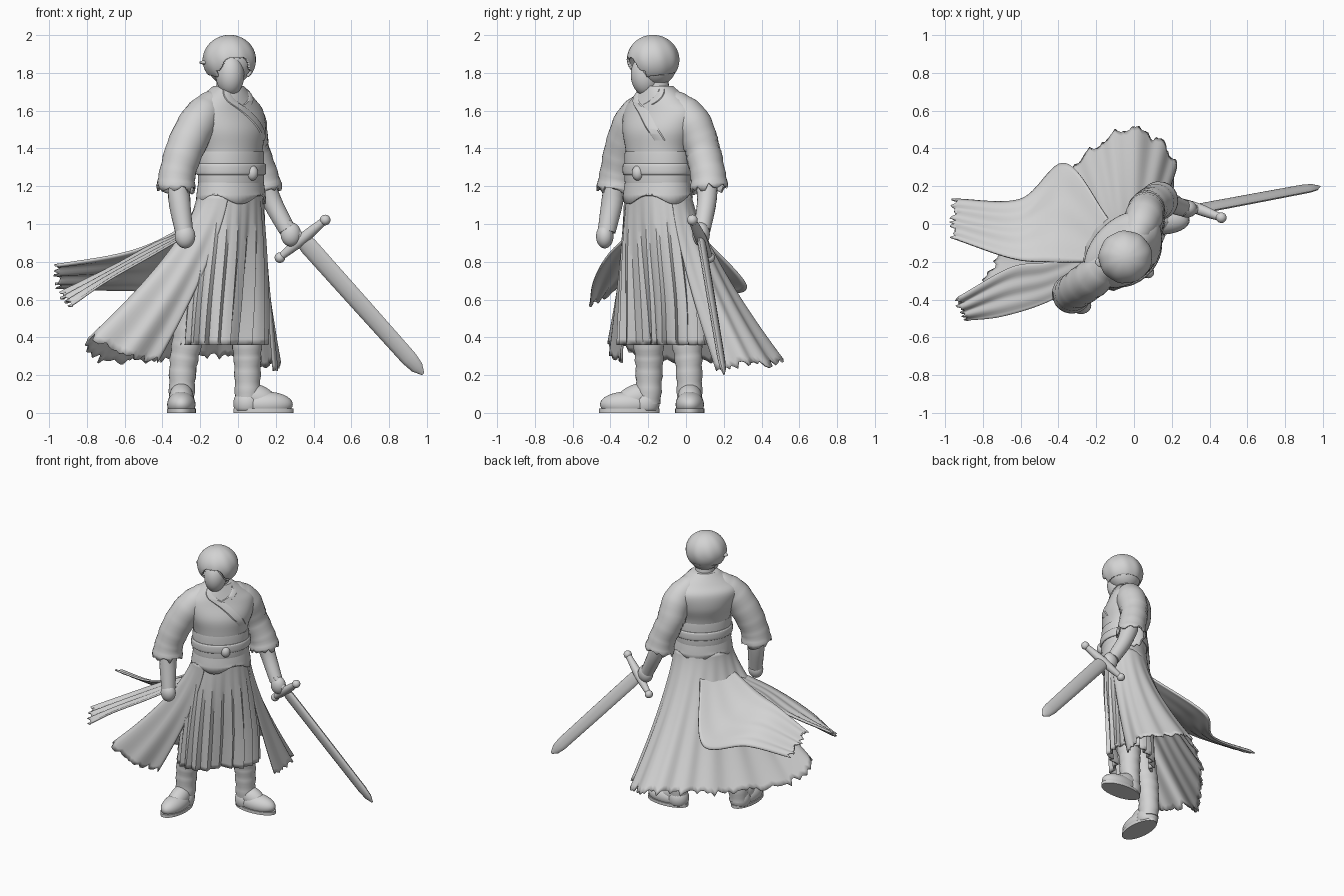
import bpy, bmesh, math, random
from mathutils import Vector as V, Matrix

cube = bpy.data.objects.get("Cube")
if cube:
    bpy.data.objects.remove(cube, do_unlink=True)
random.seed(4)

clay = bpy.data.materials.new("clay grey")
clay.use_nodes = True
clay.diffuse_color = (0.65, 0.65, 0.65, 1)
clay.node_tree.nodes["Principled BSDF"].inputs["Base Color"].default_value = (0.65, 0.65, 0.65, 1)

# Body axes: the figure stands turned towards +x -y
LEFT = V((1, 1, 0)).normalized()
FRONT = V((1, -1, 0)).normalized()
parts = []


def finish(name, bm, thick=0):
    bmesh.ops.recalc_face_normals(bm, faces=bm.faces)
    mesh = bpy.data.meshes.new(name)
    bm.to_mesh(mesh)
    bm.free()
    mesh.materials.append(clay)
    ob = bpy.data.objects.new(name, mesh)
    bpy.context.collection.objects.link(ob)
    if thick:
        mod = ob.modifiers.new("thickness", "SOLIDIFY")
        mod.thickness, mod.offset = thick, 0
    parts.append(ob)
    return ob


def loft(name, rings, closed=True, caps=True, thick=0):
    bm = bmesh.new()
    rows = [[bm.verts.new(p) for p in ring] for ring in rings]
    n = len(rows[0])
    for a, b in zip(rows, rows[1:]):
        for i in range(n if closed else n - 1):
            j = (i + 1) % n
            bm.faces.new((a[i], a[j], b[j], b[i]))
    if closed and caps:
        bm.faces.new(rows[0])
        bm.faces.new(rows[-1])
    return finish(name, bm, thick)


def spline(points, n):
    """Evenly sampled smooth path through tuples of any length."""
    pts = [V(p) for p in points]
    pts = [2 * pts[0] - pts[1]] + pts + [2 * pts[-1] - pts[-2]]
    out = []
    for k in range(n):
        t = k / (n - 1) * (len(points) - 1)
        i = min(int(t), len(points) - 2)
        t -= i
        a, b, c, d = pts[i:i + 4]
        out.append(b + 0.5 * t * (c - a + t * (2 * a - 5 * b + 4 * c - d + t * (3 * (b - c) + d - a))))
    return out


def tube(name, points, n=12, sides=20, wrinkle=0.0, caps=True, thick=0):
    """Round limb through (x, y, z, radius) points."""
    path = spline(points, n)
    rings = []
    for k, p in enumerate(path):
        d = (path[min(k + 1, n - 1)] - path[max(k - 1, 0)]).to_3d().normalized()
        q = V((0, 0, 1)).rotation_difference(d)
        r = p[3] + wrinkle * math.sin(k * 2.1)
        rings.append([p.to_3d() + q @ V((r * math.cos(a), r * math.sin(a), 0))
                      for a in (i * math.tau / sides for i in range(sides))])
    return loft(name, rings, True, caps, thick)


def ball(name, centre, size, turn=0.0, tilt=0.0, floor=-1):
    bm = bmesh.new()
    bmesh.ops.create_uvsphere(bm, u_segments=32, v_segments=20, radius=1)
    bm.transform(Matrix.Translation(centre) @ Matrix.Rotation(turn, 4, "Z")
                 @ Matrix.Rotation(tilt, 4, "Y") @ Matrix.Diagonal((*size, 1)))
    for v in bm.verts:
        v.co.z = max(v.co.z, floor)
    return finish(name, bm)


def oval(sec, angle, grow=0.0):
    """Point on a body section (x, y, z, half width, half depth)."""
    x, y, z, a, b = sec
    return V((x, y, z)) + LEFT * (a + grow) * math.sin(angle) + FRONT * (b + grow) * math.cos(angle)


def ovals(name, secs, n=12, sides=48, pleat=0.0, pinch=0.0, caps=True, thick=0):
    rings = []
    for k, s in enumerate(spline(secs, n)):
        ring = []
        for i in range(sides):
            a = i * math.tau / sides
            p = oval(s, a, pleat * k / n * (i % 4 - 1.5))
            fold = math.exp(-(math.sin(a) / 0.3) ** 2) * max(math.cos(a), 0)
            ring.append(p - FRONT * pinch * fold * k / n)
        rings.append(ring)
    return loft(name, rings, True, caps, thick)


# Torso, sash and jacket skirt
TORSO = [(-0.04, -0.15, 1.15, 0.185, 0.14), (-0.035, -0.15, 1.3, 0.18, 0.14),
         (-0.04, -0.15, 1.4, 0.19, 0.15), (-0.05, -0.14, 1.5, 0.225, 0.165),
         (-0.065, -0.13, 1.6, 0.24, 0.145), (-0.06, -0.14, 1.66, 0.18, 0.115),
         (-0.05, -0.15, 1.73, 0.085, 0.08)]
ovals("jacket_body", TORSO, 28)
WAIST = (-0.037, -0.15)
for name, low, high, grow in (("sash", 1.22, 1.38, 0.008), ("sash_cord", 1.26, 1.32, 0.018)):
    ovals(name, [(*WAIST, low, 0.18 + grow, 0.14 + grow), (*WAIST, low + 0.01, 0.186 + grow, 0.146 + grow),
                 (*WAIST, high - 0.01, 0.186 + grow, 0.146 + grow), (*WAIST, high, 0.18 + grow, 0.14 + grow)], 10)
ball("sash_knot", (0.075, -0.255, 1.27), (0.032, 0.032, 0.04))
hem = ovals("jacket_hem", [(*WAIST, 1.24, 0.183, 0.143), (*WAIST, 1.19, 0.192, 0.15), (*WAIST, 1.13, 0.2, 0.158)],
            6, caps=False, thick=0.012)
for i, v in enumerate(hem.data.vertices[-48:]):
    v.co.z += 0.025 * math.sin(i * math.tau / 12)

# Crossed lapels laid on the chest
chest = spline(TORSO, 58)
for name, a0, a1, stop in (("right_lapel", -0.8, 0.75, 22), ("left_lapel", 0.9, 0.1, 42)):
    strip = []
    for k in range(55, stop, -1):
        t = (55 - k) / (55 - stop)
        a = a0 + (a1 - a0) * t
        strip.append([oval(chest[k], a + w, g) for w, g in ((-0.16, 0), (-0.12, 0.005), (0.12, 0.005), (0.16, 0))])
    loft(name, strip, False)

# Neck, face and cropped hair with a parted fringe
tube("neck", [(-0.05, -0.15, 1.66, 0.075), (-0.05, -0.155, 1.73, 0.065), (-0.05, -0.165, 1.82, 0.065)], 6)
ball("face", (-0.042, -0.21, 1.79), (0.075, 0.083, 0.112), 0.25)
bm = bmesh.new()
bmesh.ops.create_uvsphere(bm, u_segments=112, v_segments=90, radius=1)
gone = []
for v in bm.verts:
    around = math.atan2(v.co.x, -v.co.y) - 0.3
    around = (around + math.pi) % math.tau - math.pi
    if abs(around) < 0.9:
        edge = 0.2 - 0.75 * abs(around) - 0.1 * math.cos(around * 9)
    else:
        edge = -0.62 - 0.12 * math.cos(around)
    if v.co.z < edge:
        gone.append(v)
    v.co *= 1 + 0.012 * math.sin(around * 9 + 2 * v.co.z) * (1 - abs(v.co.z))
bmesh.ops.delete(bm, geom=gone, context="VERTS")
bm.transform(Matrix.Translation((-0.045, -0.175, 1.868)) @ Matrix.Diagonal((0.134, 0.132, 0.126, 1)))
finish("hair", bm, 0.014)
ball("back_of_head", (-0.045, -0.155, 1.85), (0.118, 0.108, 0.118))
ball("right_hair_tuft", (-0.165, -0.2, 1.855), (0.04, 0.03, 0.012))

# Arms: wide sleeves, forearms and hands
ARMS = {
    "right": ([(-0.09, -0.17, 1.665, 0.05), (-0.15, -0.22, 1.62, 0.075), (-0.21, -0.28, 1.54, 0.095),
               (-0.28, -0.33, 1.4, 0.095), (-0.32, -0.36, 1.27, 0.09), (-0.33, -0.37, 1.18, 0.1)],
              [(-0.31, -0.37, 1.25, 0.06), (-0.31, -0.39, 1.12, 0.058), (-0.285, -0.42, 0.96, 0.048)],
              (-0.28, -0.43, 0.935)),
    "left": ([(-0.02, -0.1, 1.665, 0.05), (0.015, -0.045, 1.62, 0.075), (0.05, 0.03, 1.54, 0.093),
              (0.07, 0.085, 1.4, 0.09), (0.115, 0.115, 1.27, 0.087), (0.135, 0.125, 1.18, 0.097)],
             [(0.13, 0.11, 1.25, 0.06), (0.18, 0.11, 1.12, 0.052), (0.26, 0.085, 0.97, 0.045)],
             (0.28, 0.08, 0.945)),
}
for side, (sleeve, forearm, hand) in ARMS.items():
    ob = tube(side + "_sleeve", sleeve, 24, 28, 0.002, False, 0.012)
    for v in ob.data.vertices[-28:]:
        v.co.z += random.uniform(-0.02, 0.03)
    tube(side + "_forearm", forearm, 10)
    ball(side + "_hand", hand, (0.054, 0.046, 0.064))

# Sword held low in the left hand
guard, tip = V((0.34, 0.08, 0.92)), V((0.98, 0.2, 0.205))
along = (tip - guard).normalized()
across = V((0.28, -0.08, 0.14))
across = (across - along * across.dot(along)).normalized()
flat = along.cross(across)
rings = []
for t, w in ((0, 0.04), (0.05, 0.05), (0.5, 0.048), (0.88, 0.045), (0.95, 0.036), (1, 0.008)):
    rings.append([guard.lerp(tip, t) + across * w * math.cos(a) + flat * w * 0.42 * math.sin(a)
                  for a in (i * math.tau / 12 for i in range(12))])
loft("blade", rings)
ends = [guard - across * 0.16, guard + across * 0.165]
tube("cross_guard", [(*ends[0], 0.018), (*guard, 0.03), (*ends[1], 0.02)], 9, 14)
for name, p in zip(("lower_guard_knob", "upper_guard_knob"), ends):
    ball(name, p, (0.028, 0.028, 0.028))
tube("grip", [(*(guard - along * 0.12), 0.02), (*guard, 0.024)], 4, 14)

# Pleated trousers skirt, folded in at the front between the legs
ovals("pleated_skirt", [(*WAIST, 1.2, 0.175, 0.135), (-0.05, -0.14, 0.9, 0.22, 0.155),
                        (-0.06, -0.13, 0.6, 0.255, 0.155), (-0.07, -0.13, 0.36, 0.265, 0.15)],
      24, 80, 0.012, 0.06, False, 0.012)

# Legs and boots
LEGS = {
    "right": ([(-0.2, -0.21, 0.7, 0.1), (-0.26, -0.2, 0.42, 0.083), (-0.29, -0.195, 0.25, 0.073),
               (-0.3, -0.2, 0.05, 0.066)], (-0.3, -0.3), -math.pi / 2),
    "left": ([(0.02, -0.03, 0.7, 0.1), (0.045, 0.0, 0.42, 0.083), (0.05, 0.015, 0.25, 0.071),
              (0.05, 0.02, 0.05, 0.066)], (0.135, 0.02), 0.0),
}
for side, (leg, foot, turn) in LEGS.items():
    tube(side + "_boot_leg", leg, 22, 24, 0.003)
    ahead = V((math.cos(turn), math.sin(turn), 0))
    ball(side + "_boot_foot", V((*foot, 0.045)) + ahead * 0.01, (0.145, 0.075, 0.068), turn, 0, 0.01)
    ball(side + "_boot_instep", V((*foot, 0.08)) - ahead * 0.035, (0.12, 0.064, 0.07), turn, 0.4, 0.01)
    ball(side + "_boot_heel", V((*foot, 0.05)) - ahead * 0.085, (0.075, 0.072, 0.08), turn, 0, 0.01)
    rings = [[V((*foot, z)) + Matrix.Rotation(turn, 3, "Z") @ V((0.16 * math.cos(a), 0.077 * math.sin(a), 0))
              for a in (i * math.tau / 32 for i in range(32))] for z in (0, 0.022)]
    loft(side + "_boot_sole", rings)

# Long coat tail sweeping round the back from the left hip to the right front
HEM = [(0.19, 0.17, 0.2), (0.22, 0.32, 0.24), (0.13, 0.45, 0.24), (-0.04, 0.515, 0.28), (-0.2, 0.42, 0.28),
       (-0.37, 0.28, 0.27), (-0.57, 0.05, 0.26), (-0.75, -0.2, 0.26), (-0.8, -0.38, 0.39),
       (-0.62, -0.4, 0.3), (-0.43, -0.33, 0.26)]
hem = spline(HEM, 111)
fray = [random.uniform(0.96, 1.0) for _ in hem]
rows = []
for k in range(31):
    row = []
    for i, h in enumerate(hem):
        a = 1.1 + (math.tau - 1.85) * i / 110
        top = oval((*WAIST, 1.16, 0.192, 0.152), a)
        s = k / 30 * fray[i]
        p = top.lerp(h, s ** 1.35)
        p.z = top.z + (h.z - top.z) * s
        out = LEFT * math.sin(a) + FRONT * math.cos(a)
        row.append(p + out * 0.01 * s * math.sin(i * 0.7))
    rows.append(row)
loft("coat_tail", rows, False, thick=0.012)

# Two wind-blown coat flaps trailing on the right
FLAPS = {
    "upper_flap": ([(-0.13, 0.02, 1.0), (-0.36, 0.32, 0.67), (-0.6, 0.13, 0.65), (-0.96, 0.13, 0.66)],
                   [(-0.22, -0.2, 1.02), (-0.45, -0.2, 0.9), (-0.65, -0.18, 0.84), (-0.97, -0.07, 0.79)]),
    "lower_flap": ([(-0.2, -0.12, 1.0), (-0.45, -0.2, 0.89), (-0.65, -0.23, 0.78), (-0.95, -0.4, 0.63)],
                   [(-0.22, -0.27, 0.97), (-0.45, -0.41, 0.84), (-0.7, -0.49, 0.7), (-0.89, -0.51, 0.57)]),
}
for name, (back, front) in FLAPS.items():
    rows = []
    for k, (p, q) in enumerate(zip(spline(back, 40), spline(front, 40))):
        rows.append([p.lerp(q, i / 20) + V((0, 0, 0.01 * math.sin(i * 0.9) * k / 40)) for i in range(21)])
    for p in rows[-1]:
        p.x += random.uniform(-0.01, 0.03)
    loft(name, rows, False, thick=0.012)

# Smooth shading with sharp creases kept
bpy.ops.object.select_all(action="DESELECT")
for ob in parts:
    ob.select_set(True)
bpy.context.view_layer.objects.active = parts[0]
bpy.ops.object.shade_smooth_by_angle(angle=math.radians(40))
